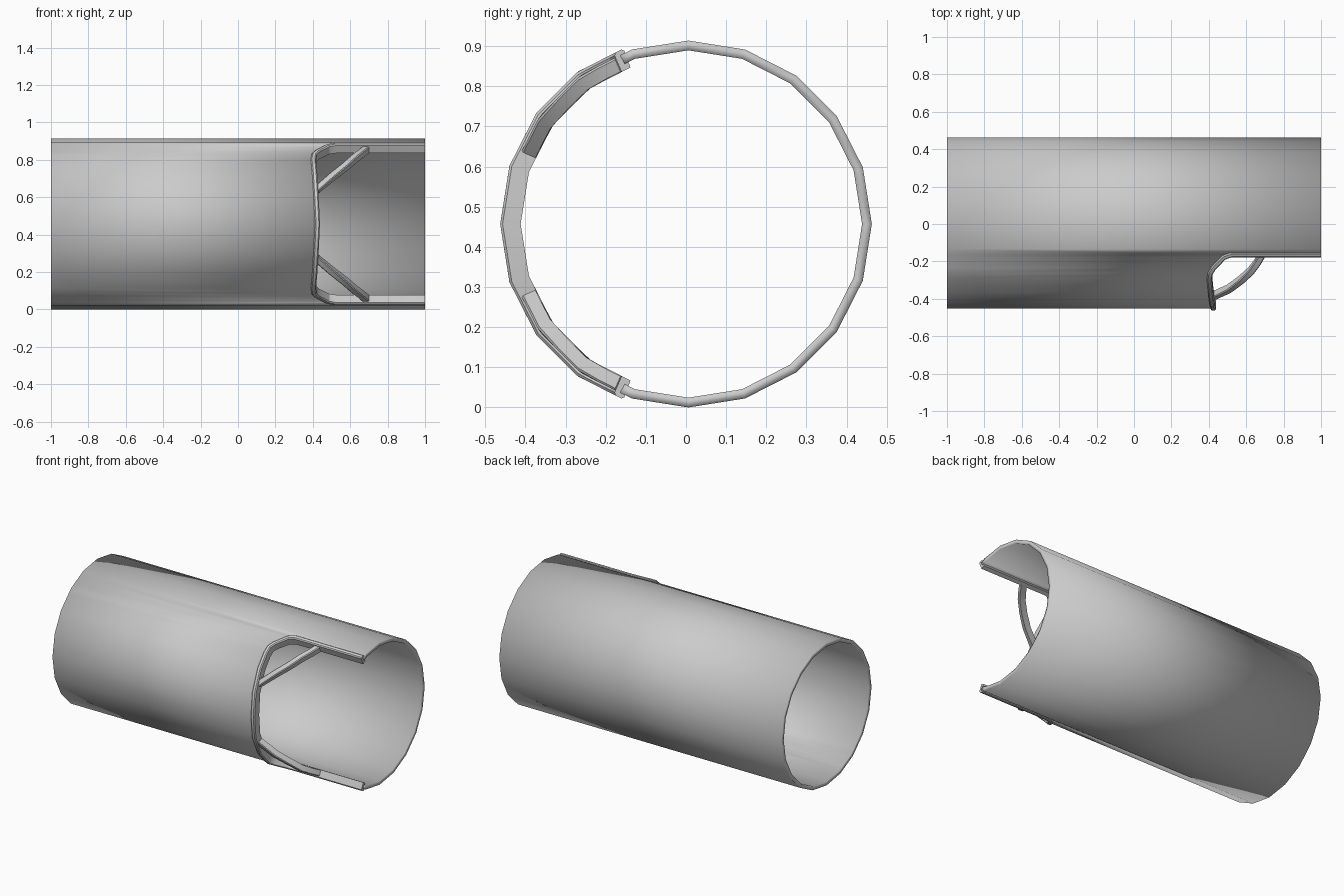
import bpy, bmesh
from math import sin, cos, asin, radians, degrees, hypot

if "Cube" in bpy.data.objects:
    bpy.data.objects.remove(bpy.data.objects["Cube"])

R, CY, CZ = 0.457, 0.006, 0.457      # 20-sided tube radius and axis
WALL, STEP = 0.024, 18

# Upper half of the opening edge as (x, angle up from the front)
EDGE = [(0.425, 0), (0.418, 18), (0.41, 36), (0.403, 49), (0.408, 54),
        (0.425, 58), (0.48, 66), (0.52, 68)]


def on_tube(x, ang, r):
    """Point on the faceted cylinder of corner radius r."""
    r *= cos(radians(STEP / 2)) / cos(radians(ang % STEP - STEP / 2))
    a = radians(ang)
    return (x, CY - r * cos(a), CZ + r * sin(a))


def finish(name, bm):
    bmesh.ops.remove_doubles(bm, verts=bm.verts, dist=1e-5)
    bmesh.ops.recalc_face_normals(bm, faces=bm.faces)
    me = bpy.data.meshes.new(name)
    bm.to_mesh(me)
    bm.free()
    ob = bpy.data.objects.new(name, me)
    bpy.context.collection.objects.link(ob)
    bpy.ops.object.select_all(action='DESELECT')
    ob.select_set(True)
    bpy.context.view_layer.objects.active = ob
    bpy.ops.object.shade_smooth_by_angle(angle=radians(25))
    return ob


def strip(name, path, width, r0, r1, chamfer):
    """Sweep a chamfered bar along a path wrapped on the cylinder."""
    h, c = width / 2, chamfer
    prof = [(-h, r0), (h, r0), (h, r1 - c), (h - c, r1), (c - h, r1), (-h, r1 - c)]
    flat = [(x, radians(a) * R) for x, a in path]

    def direction(p, q):
        d = hypot(q[0] - p[0], q[1] - p[1])
        return ((q[0] - p[0]) / d, (q[1] - p[1]) / d)

    bm = bmesh.new()
    rings = []
    for i, (x, s) in enumerate(flat):
        d0 = direction(flat[max(i - 1, 0)], flat[max(i, 1)])
        j = min(i, len(flat) - 2)
        d1 = direction(flat[j], flat[j + 1])
        k = 1 + d0[0] * d1[0] + d0[1] * d1[1]
        nx, ns = -(d0[1] + d1[1]) / k, (d0[0] + d1[0]) / k
        rings.append([bm.verts.new(on_tube(x + nx * o, degrees((s + ns * o) / R), r))
                      for o, r in prof])
    n = len(prof)
    for a, b in zip(rings, rings[1:]):
        for i in range(n):
            bm.faces.new((a[i], a[(i + 1) % n], b[(i + 1) % n], b[i]))
    bm.faces.new(rings[0])
    bm.faces.new(rings[-1])
    return finish(name, bm)


# Tube wall: long panels, shortened where the opening is
bm = bmesh.new()


def panel(points):
    bm.faces.new([bm.verts.new(on_tube(x, a, R)) for x, a in points])


for (x0, a0), (x1, a1) in zip(EDGE, EDGE[1:]):
    for s in (1, -1):
        panel([(-1, s * a0), (x0, s * a0), (x1, s * a1), (-1, s * a1)])
for s in (1, -1):
    panel([(-1, s * 68), (EDGE[-1][0], s * 68), (1, s * 68), (1, s * 72), (-1, s * 72)])
for a in range(72, 288, STEP):
    panel([(-1, a), (1, a), (1, a + STEP), (-1, a + STEP)])
tube = finish("tube_wall", bm)
# Make sure the shell's normals face outwards before thickening inwards
f = tube.data.polygons[-1]
if f.normal.y * (f.center.y - CY) + f.normal.z * (f.center.z - CZ) < 0:
    tube.data.flip_normals()
mod = tube.modifiers.new("wall", 'SOLIDIFY')
mod.thickness = WALL
mod.offset = -1
mod.use_even_offset = True

# Raised frame around the opening
half = EDGE + [(1.0, 68)]
frame_path = [(x, -a) for x, a in half[:0:-1]] + half
strip("opening_frame", frame_path, 0.027, 0.418, 0.469, 0.006)

# Diagonal corner braces, straight when seen from the front
lo, hi = sin(radians(25)), sin(radians(67))
for name, s in (("upper_brace", 1), ("lower_brace", -1)):
    path = [(0.42 + 0.265 * (sin(radians(a)) - lo) / (hi - lo), s * a)
            for a in (25, 36, 45, 54, 61, 67)]
    strip(name, path, 0.036, 0.42, 0.458, 0.005)
